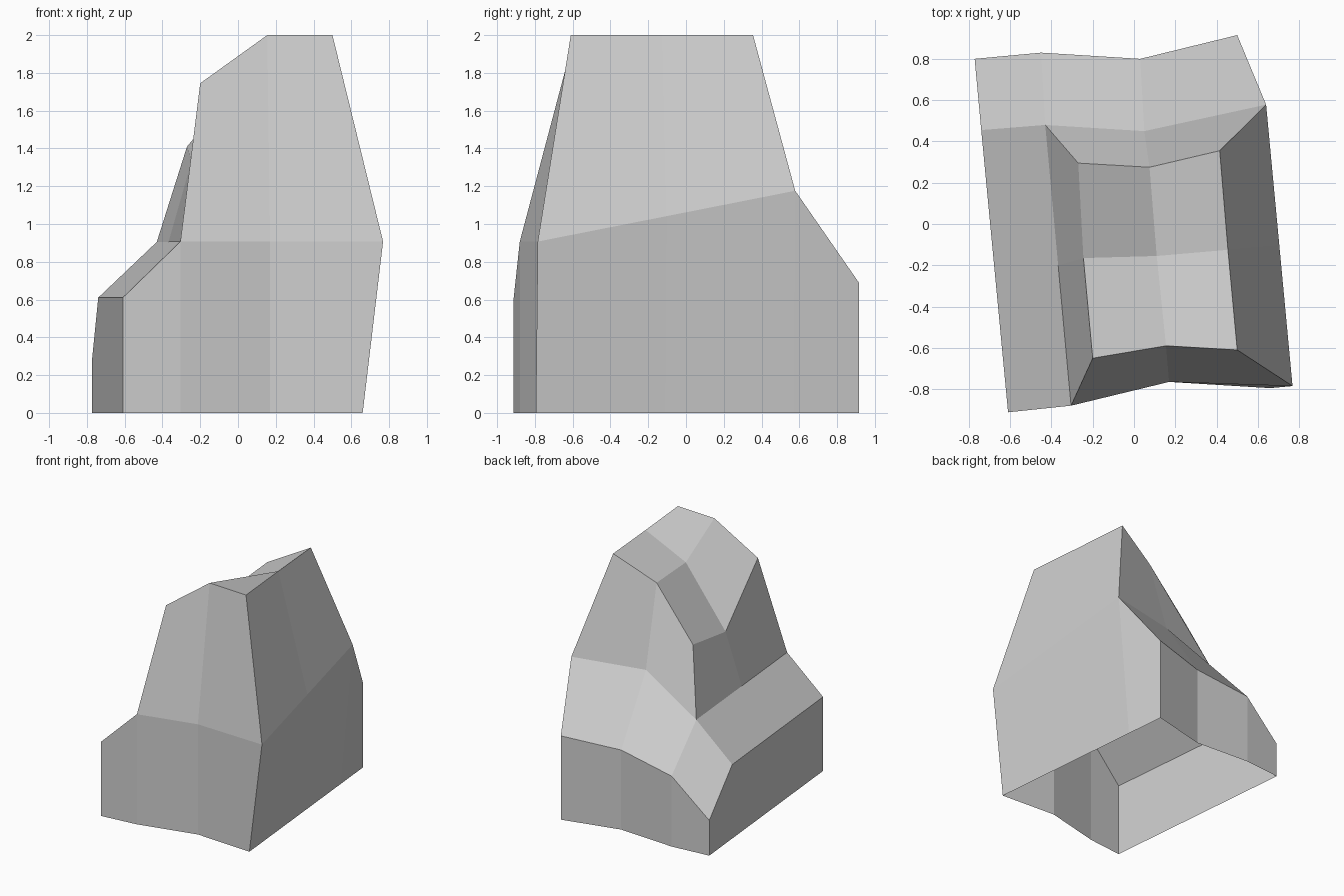
import bpy
import bmesh
from mathutils import Vector

cube = bpy.data.objects.get("Cube")
if cube:
    bpy.data.objects.remove(cube, do_unlink=True)


def raised(outline, heights):
    """Lift a ground outline to the given heights."""
    return [Vector((p.x, p.y, h)) for p, h in zip(outline, heights)]


def points(*coords):
    return [Vector(c) for c in coords]


def along(start, end, steps):
    return [start.lerp(end, t) for t in steps]


def bridge(bm, first, second):
    """Join two equally long rows of points with a strip of quads."""
    lower = [bm.verts.new(p) for p in first]
    upper = [bm.verts.new(p) for p in second]
    for i in range(len(lower) - 1):
        bm.faces.new((lower[i], lower[i + 1], upper[i + 1], upper[i]))


# Ground outline, each row running from -x to +x
base_front = points((-.61, -.912, 0), (-.305, -.88, 0), (.17, -.765, 0), (.66, -.795, 0))
base_back = points((-.772, .8, 0), (-.45, .83, 0), (.03, .8, 0), (.5, .915, 0))

# Ledge: the ring where the lower walls turn into the upper slopes
ledge_front = raised(base_front, (.61, .907, .907, .907))
ledge_front[-1] = Vector((.768, -.785, .907))
ledge_back = raised(base_back, (.29, .58, .655, .69))
ledge_rear = points((-.74, .455, .61), (-.43, .48, .905), (.05, .45, 1.176), (.64, .578, 1.176))
ledge_mid = [f.lerp(r, .5) for f, r in zip(ledge_front, ledge_rear)]

# Summit rows, front to rear
top_front = points((-.2, -.65, 1.745), (.155, -.59, 2), (.5, -.61, 2))
top_mid = points((-.245, -.165, 1.335), (.11, -.155, 1.815), (.455, -.125, 2))
top_rear = points((-.27, .295, 1.41), (.075, .275, 1.82), (.415, .355, 2))

ledge_rows = (ledge_front, ledge_mid, ledge_rear)
top_rows = (top_front, top_mid, top_rear)
bm = bmesh.new()

# Front and back
bridge(bm, base_front, ledge_front)
bridge(bm, ledge_front[1:], top_front)
bridge(bm, base_back, ledge_back)
bridge(bm, ledge_back, ledge_rear)
bridge(bm, ledge_rear[1:], top_rear)

# Side walls
for side in (0, -1):
    ground = along(base_front[side], base_back[side], (0, .4, .8, 1))
    ledge = [row[side] for row in ledge_rows] + [ledge_back[side]]
    bridge(bm, ground, ledge)

# Sloping step on the low side, and the upper walls on both sides
inner = [row[1] for row in ledge_rows]
bridge(bm, [row[0] for row in ledge_rows], inner)
bridge(bm, inner, [row[0] for row in top_rows])
bridge(bm, [row[-1] for row in ledge_rows], [row[-1] for row in top_rows])

# Summit
bridge(bm, top_front, top_mid)
bridge(bm, top_mid, top_rear)

# Weld the strips into one shell, open underneath
bmesh.ops.remove_doubles(bm, verts=bm.verts[:], dist=.001)
bmesh.ops.recalc_face_normals(bm, faces=bm.faces[:])
if sum(f.normal.z * f.calc_area() for f in bm.faces) < 0:
    bmesh.ops.reverse_faces(bm, faces=bm.faces[:])

mesh = bpy.data.meshes.new("rock")
bm.to_mesh(mesh)
bm.free()
rock = bpy.data.objects.new("rock", mesh)
bpy.context.collection.objects.link(rock)

# Pale grey stone
stone = bpy.data.materials.new("pale_grey_stone")
stone.use_nodes = True
colour = (.62, .62, .62, 1)
stone.diffuse_color = colour
for node in stone.node_tree.nodes:
    if node.type == "BSDF_PRINCIPLED":
        node.inputs["Base Color"].default_value = colour
mesh.materials.append(stone)
